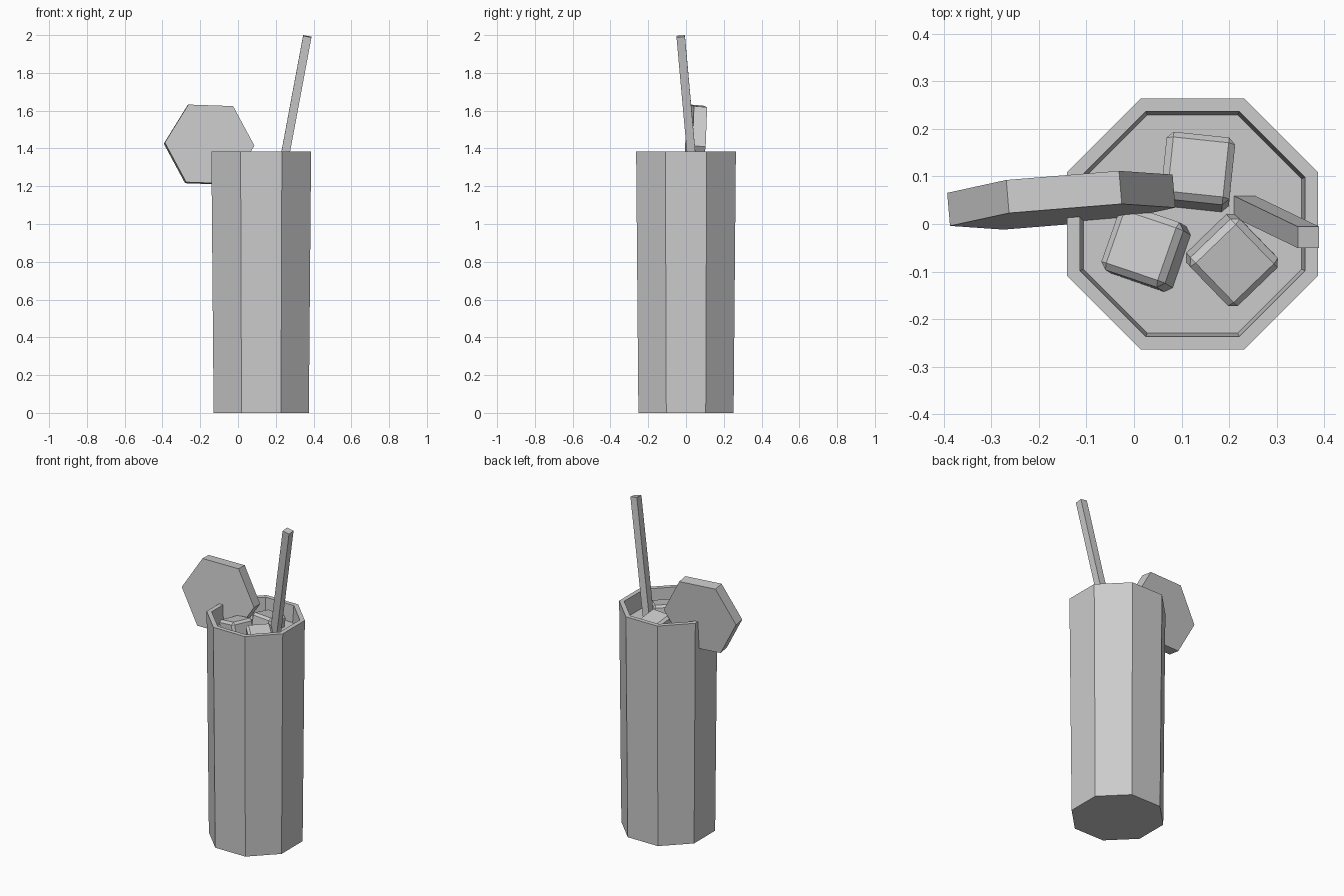
import bpy, bmesh
from math import radians, cos, pi
from mathutils import Matrix, Vector

if "Cube" in bpy.data.objects:
    bpy.data.objects.remove(bpy.data.objects["Cube"], do_unlink=True)

# One plain grey for everything
grey = bpy.data.materials.new("light_grey")
grey.use_nodes = True
COLOUR = (0.6, 0.6, 0.6, 1)
grey.diffuse_color = COLOUR
grey.node_tree.nodes["Principled BSDF"].inputs["Base Color"].default_value = COLOUR

UP = Vector((0, 0, 1))
CENTRE = 0.123
LIQUID = 1.28


def finish(name, bm, matrix):
    bmesh.ops.recalc_face_normals(bm, faces=bm.faces)
    mesh = bpy.data.meshes.new(name)
    bm.to_mesh(mesh)
    bm.free()
    mesh.materials.append(grey)
    obj = bpy.data.objects.new(name, mesh)
    obj.matrix_world = matrix
    bpy.context.collection.objects.link(obj)
    return obj


def turned(name, sides, start, profile, matrix):
    """Solid of flat sides from (radius, height) rings, capped at both ends."""
    bm = bmesh.new()
    rings = []
    for radius, height in profile:
        rings.append([bm.verts.new(Matrix.Rotation(start + 2 * pi * i / sides, 3, 'Z')
                                   @ Vector((radius, 0, height))) for i in range(sides)])
    for low, high in zip(rings, rings[1:]):
        for i in range(sides):
            j = (i + 1) % sides
            bm.faces.new((low[i], low[j], high[j], high[i]))
    bm.faces.new(rings[0][::-1])
    bm.faces.new(rings[-1])
    return finish(name, bm, matrix)


def box(name, size, matrix):
    bm = bmesh.new()
    bmesh.ops.create_cube(bm, size=1)
    bmesh.ops.scale(bm, vec=size, verts=bm.verts)
    return finish(name, bm, matrix)


def facing(direction):
    return UP.rotation_difference(Vector(direction)).to_matrix().to_4x4()


# Tall eight-sided glass; radii are given across the flats
flat = 1 / cos(pi / 8)
place = Matrix.Translation((CENTRE, 0, 0))
turned("glass", 8, pi / 8,
       [(r * flat, z) for r, z in
        ((0.252, 0), (0.264, 1.385), (0.237, 1.385), (0.229, LIQUID - 0.01), (0.222, 0.06))],
       place)

# Drink filling the glass
turned("drink", 8, pi / 8,
       [(0.218 * flat, 0.07), (0.231 * flat, LIQUID)], place)

# Six-sided fruit slice wedged on the rim
turned("fruit_slice", 6, 0, [(0.238, -0.035), (0.238, 0.035)],
       Matrix.Translation((-0.153, 0.05, 1.42))
       @ Matrix.Rotation(radians(4.8), 4, 'Z')
       @ Matrix.Rotation(radians(85.3), 4, 'X')
       @ Matrix.Rotation(radians(-2), 4, 'Z'))

# Square straw leaning on the rim
axis = Vector((0.187, -0.09, 1)).normalized()
length = 1.3
box("straw", (0.045, 0.045, length),
    Matrix.Translation(Vector((0.367, -0.028, 1.994)) - axis * length / 2) @ facing(axis))

# Chamfered ice cubes: middle of top face, lean of top face, turn
SIZE = 0.145
ice = {
    "ice_back": ((0.135, 0.12, 1.355), (0.02, 0.2, 1), -6),
    "ice_right": ((0.015, -0.045, 1.355), (-0.2, 0.12, 1), -19),
    "ice_left": ((0.212, -0.083, 1.35), (0.12, -0.14, 1), 44),
}
for name, (top, lean, turn) in ice.items():
    lean = Vector(lean).normalized()
    cube = box(name, (SIZE,) * 3,
               Matrix.Translation(Vector(top) - lean * SIZE / 2)
               @ facing(lean) @ Matrix.Rotation(radians(turn), 4, 'Z'))
    bevel = cube.modifiers.new("chamfer", 'BEVEL')
    bevel.width = 0.014
    bevel.segments = 1
